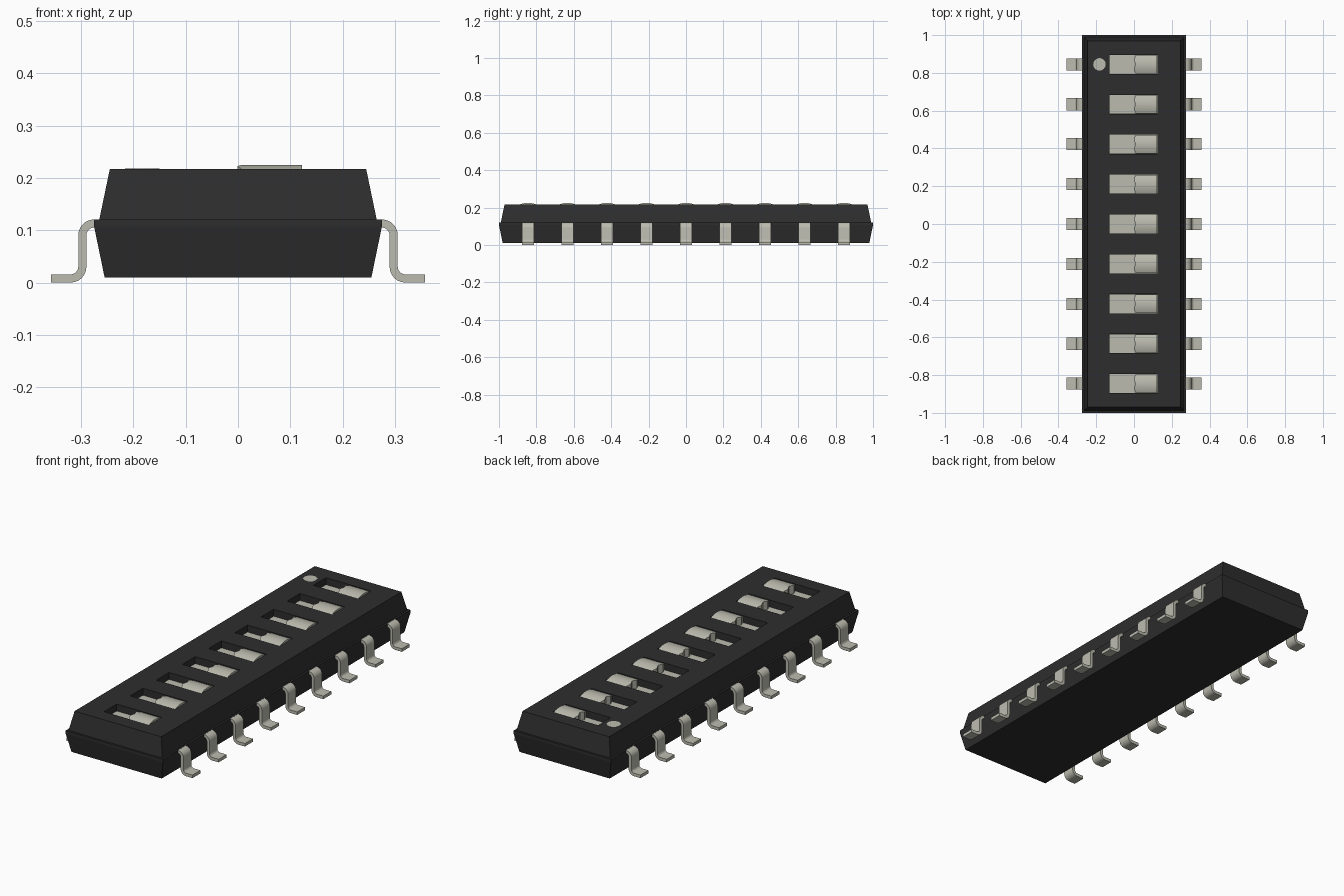
import bpy, bmesh, math

if "Cube" in bpy.data.objects:
    bpy.data.objects.remove(bpy.data.objects["Cube"])

COUNT, PITCH = 9, 0.2113
ROWS = [(i - (COUNT - 1) / 2) * PITCH for i in range(COUNT)]
SLOT_X = (-0.13, 0.125)
SLOT_HALF = 0.051
TOP = 0.217


def material(name, rgb):
    m = bpy.data.materials.new(name)
    m.use_nodes = True
    m.diffuse_color = (*rgb, 1)
    m.node_tree.nodes["Principled BSDF"].inputs["Base Color"].default_value = (*rgb, 1)
    return m


black = material("black plastic", (0.027, 0.027, 0.028))
pale = material("pale grey", (0.50, 0.50, 0.43))


def finish(name, bm, mat):
    bmesh.ops.recalc_face_normals(bm, faces=bm.faces)
    me = bpy.data.meshes.new(name)
    bm.to_mesh(me)
    bm.free()
    me.materials.append(mat)
    ob = bpy.data.objects.new(name, me)
    bpy.context.collection.objects.link(ob)
    return ob


def loft(bm, rings):
    """Skin a closed solid through rings of equal length."""
    loops = [[bm.verts.new(p) for p in r] for r in rings]
    n = len(loops[0])
    for a, b in zip(loops, loops[1:]):
        for i in range(n):
            bm.faces.new((a[i], a[(i + 1) % n], b[(i + 1) % n], b[i]))
    bm.faces.new(loops[0][::-1])
    bm.faces.new(loops[-1])


def rect(x0, x1, y0, y1, z):
    return [(x0, y0, z), (x1, y0, z), (x1, y1, z), (x0, y1, z)]


def box(bm, x0, x1, y0, y1, z0, z1):
    loft(bm, [rect(x0, x1, y0, y1, z0), rect(x0, x1, y0, y1, z1)])


# Tapered housing with a parting rim
bm = bmesh.new()
levels = [(0.010, 0.255, 0.98), (0.107, 0.275, 1.0), (0.121, 0.275, 1.0),
          (0.121, 0.265, 0.99), (TOP, 0.245, 0.97)]
loft(bm, [rect(-hx, hx, -hy, hy, z) for z, hx, hy in levels])
housing = finish("housing", bm, black)

# Slots cut into the top
bm = bmesh.new()
for y in ROWS:
    box(bm, *SLOT_X, y - SLOT_HALF, y + SLOT_HALF, 0.176, 0.26)
cutter = finish("slot_cutter", bm, black)
cutter.hide_render = True
mod = housing.modifiers.new("slots", 'BOOLEAN')
mod.operation, mod.solver, mod.object = 'DIFFERENCE', 'EXACT', cutter
bpy.context.view_layer.objects.active = housing
bpy.ops.object.modifier_apply(modifier="slots")
bpy.data.objects.remove(cutter)


# Slider knob: arched top and a wavy inner end
def add_knob(bm, y):
    rings = []
    steps, half = 12, 0.049
    for i in range(steps + 1):
        t = -1 + 2 * i / steps
        x0 = 0.004 + 0.005 * math.cos(2 * math.pi * t)
        z = 0.225 - 0.011 * t * t
        yy = y + half * t
        rings.append([(x0, yy, 0.18), (0.122, yy, 0.18), (0.122, yy, z), (x0, yy, z)])
    loft(bm, rings)


# Gull-wing lead: offset a centre line by half the thickness
def lead_section():
    r, h = 0.0225, 0.0078
    path = [((0.255, 0.113), 90), ((0.275, 0.113), 90)]
    for a in range(75, -1, -15):
        c = math.radians(a)
        path.append(((0.275 + r * math.cos(c), 0.0905 + r * math.sin(c)), a))
    for a in range(0, 91, 15):
        c = math.radians(a)
        path.append(((0.32 - r * math.cos(c), 0.0303 - r * math.sin(c)), a))
    path.append(((0.357, 0.0078), 90))
    side = []
    for s in (h, -h):
        side.append([(p[0] + s * math.cos(math.radians(a)),
                      p[1] + s * math.sin(math.radians(a))) for p, a in path])
    return side[0] + side[1][::-1]


section = lead_section()
for i, y in enumerate(ROWS, 1):
    bm = bmesh.new()
    add_knob(bm, y)
    knob = finish(f"slider_knob_{i}", bm, pale)

    bm = bmesh.new()
    box(bm, SLOT_X[0] + 0.001, SLOT_X[1] - 0.001, y - 0.05, y + 0.05, 0.174, 0.182)
    finish(f"slider_base_{i}", bm, pale)

    for side, sx in (("left", 1), ("right", -1)):
        bm = bmesh.new()
        loft(bm, [[(sx * x, y + d, z) for x, z in section] for d in (-0.032, 0.032)])
        lead = finish(f"{side}_lead_{i}", bm, pale)
        for ob in (knob, lead):
            bpy.ops.object.select_all(action='DESELECT')
            ob.select_set(True)
            bpy.context.view_layer.objects.active = ob
            bpy.ops.object.shade_smooth_by_angle(angle=math.radians(30))

# Round marker beside the first switch
bm = bmesh.new()
ring = [(0.033 * math.cos(k * math.pi / 12) - 0.183,
         0.033 * math.sin(k * math.pi / 12) + ROWS[-1]) for k in range(24)]
loft(bm, [[(x, y, z) for x, y in ring] for z in (TOP - 0.003, TOP + 0.001)])
finish("first_switch_marker", bm, pale)
